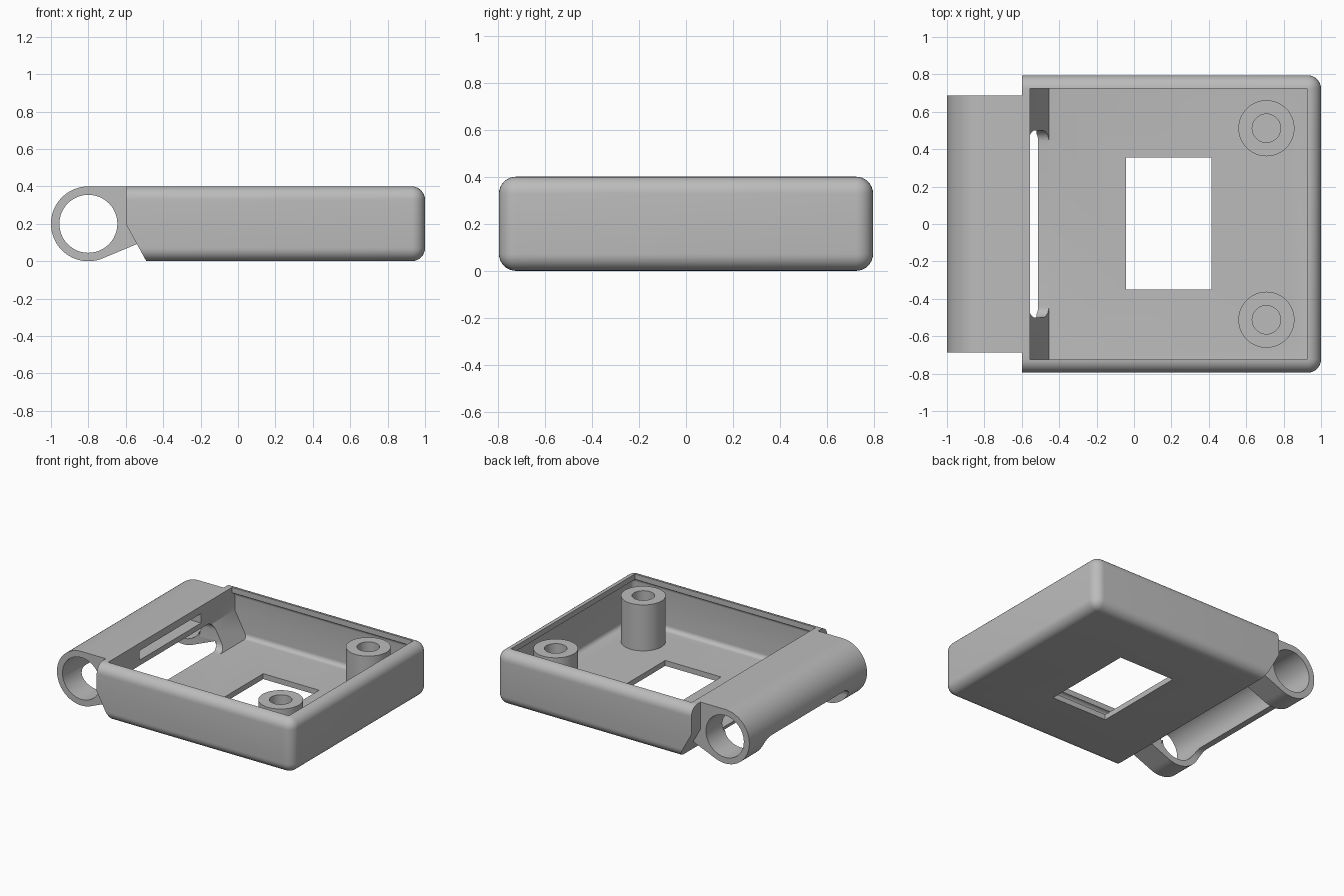
import bpy, bmesh, math
from mathutils import Vector

cube = bpy.data.objects.get("Cube")
if cube:
    bpy.data.objects.remove(cube, do_unlink=True)

grey = bpy.data.materials.new("light_grey_plastic")
grey.use_nodes = True
COLOUR = (0.5, 0.5, 0.5, 1)
grey.diffuse_color = COLOUR
grey.node_tree.nodes["Principled BSDF"].inputs["Base Color"].default_value = COLOUR


def finish(name, bm):
    bmesh.ops.recalc_face_normals(bm, faces=bm.faces)
    mesh = bpy.data.meshes.new(name)
    bm.to_mesh(mesh)
    bm.free()
    mesh.materials.append(grey)
    obj = bpy.data.objects.new(name, mesh)
    bpy.context.collection.objects.link(obj)
    return obj


def block(name, lo, hi, radius=0, axis=None, planes=()):
    """Box with rounded edges (all, or those along one axis), trimmed by planes."""
    bm = bmesh.new()
    bmesh.ops.create_cube(bm, size=1)
    lo, hi = Vector(lo), Vector(hi)
    for v in bm.verts:
        v.co = (lo + hi) / 2 + v.co * (hi - lo)
    if radius:
        edges = [e for e in bm.edges if axis is None or
                 abs((e.verts[0].co - e.verts[1].co).normalized()[axis]) > 0.9]
        bmesh.ops.bevel(bm, geom=edges, offset=radius, segments=8,
                        profile=0.5, affect='EDGES')
    for point, normal in planes:
        cut = bmesh.ops.bisect_plane(bm, geom=bm.verts[:] + bm.edges[:] + bm.faces[:],
                                     plane_co=point, plane_no=normal, clear_outer=True)
        rim = [e for e in cut["geom_cut"] if isinstance(e, bmesh.types.BMEdge)]
        bmesh.ops.edgeloop_fill(bm, edges=rim)
    return finish(name, bm)


def prism(name, points, y0, y1):
    """Extrude an (x, z) outline along y."""
    bm = bmesh.new()
    face = bm.faces.new([bm.verts.new((x, y0, z)) for x, z in points])
    out = bmesh.ops.extrude_face_region(bm, geom=[face])
    bmesh.ops.translate(bm, vec=(0, y1 - y0, 0),
                        verts=[v for v in out["geom"] if isinstance(v, bmesh.types.BMVert)])
    return finish(name, bm)


def post(name, x, y, r, z0, z1):
    bm = bmesh.new()
    bmesh.ops.create_cone(bm, cap_ends=True, segments=48, radius1=r, radius2=r, depth=z1 - z0)
    bmesh.ops.translate(bm, verts=bm.verts, vec=(x, y, (z0 + z1) / 2))
    return finish(name, bm)


def arc(cx, cz, r, a0, a1, n):
    angles = [math.radians(a0 + (a1 - a0) * i / n) for i in range(n + 1)]
    return [(cx + r * math.cos(a), cz + r * math.sin(a)) for a in angles]


def combine(target, tool, operation):
    mod = target.modifiers.new(operation, 'BOOLEAN')
    mod.operation, mod.solver, mod.object = operation, 'EXACT', tool
    bpy.context.view_layer.objects.active = target
    bpy.ops.object.modifier_apply(modifier=mod.name)
    bpy.data.objects.remove(tool, do_unlink=True)


# Rounded tray with a straight upper and slanted lower hinge side
slant = Vector((-2, 0, -1.1))
tray = block("hinged_tray", (-1.5, -0.795, 0), (1, 0.795, 0.4), 0.072,
             planes=[((-0.6, 0, 0), (-1, 0, 0)), ((-0.49, 0, 0), slant)])

# Hinge barrel blending into the tray
outline = arc(-0.8, 0.2, 0.2, 90, 295, 48) + [(-0.53, 0.096), (-0.58, 0.24), (-0.57, 0.4)]
combine(tray, prism("hinge_barrel", outline, -0.688, 0.688), 'UNION')

# Hollow interior, leaving a thin lip around the open top
hollow = block("hollow", (-1.5, -0.755, 0.04), (0.96, 0.755, 0.36), 0.033,
               planes=[((-0.555, 0, 0), (-1, 0, 0)), ((-0.455, 0, 0.04), slant)])
combine(tray, hollow, 'DIFFERENCE')
combine(tray, block("opening", (-0.555, -0.725, 0.3), (0.925, 0.725, 0.5)), 'DIFFERENCE')

# Pin bore, window, cable slot and hinge cut-outs
combine(tray, prism("pin_bore", arc(-0.8, 0.2, 0.155, 0, 352.5, 47), -1, 1), 'DIFFERENCE')
combine(tray, block("window", (-0.042, -0.35, -0.1), (0.415, 0.355, 0.1)), 'DIFFERENCE')
combine(tray, block("cable_slot", (-0.7, -0.36, 0.275), (-0.5, 0.36, 0.345)), 'DIFFERENCE')
combine(tray, block("barrel_gap", (-1.2, -0.5, -0.2), (-0.52, 0.5, 0.16), 0.07, 0), 'DIFFERENCE')
combine(tray, block("wall_gap", (-0.66, -0.5, 0.04), (-0.44, 0.5, 0.235), 0.06, 0), 'DIFFERENCE')

# Screw posts with blind holes
for side in (-1, 1):
    combine(tray, post("screw_post", 0.708, side * 0.512, 0.15, 0.02, 0.38), 'UNION')
    combine(tray, post("screw_hole", 0.708, side * 0.512, 0.076, 0.05, 0.5), 'DIFFERENCE')

bpy.ops.object.select_all(action='DESELECT')
tray.select_set(True)
bpy.context.view_layer.objects.active = tray
bpy.ops.object.shade_smooth_by_angle(angle=math.radians(30))
